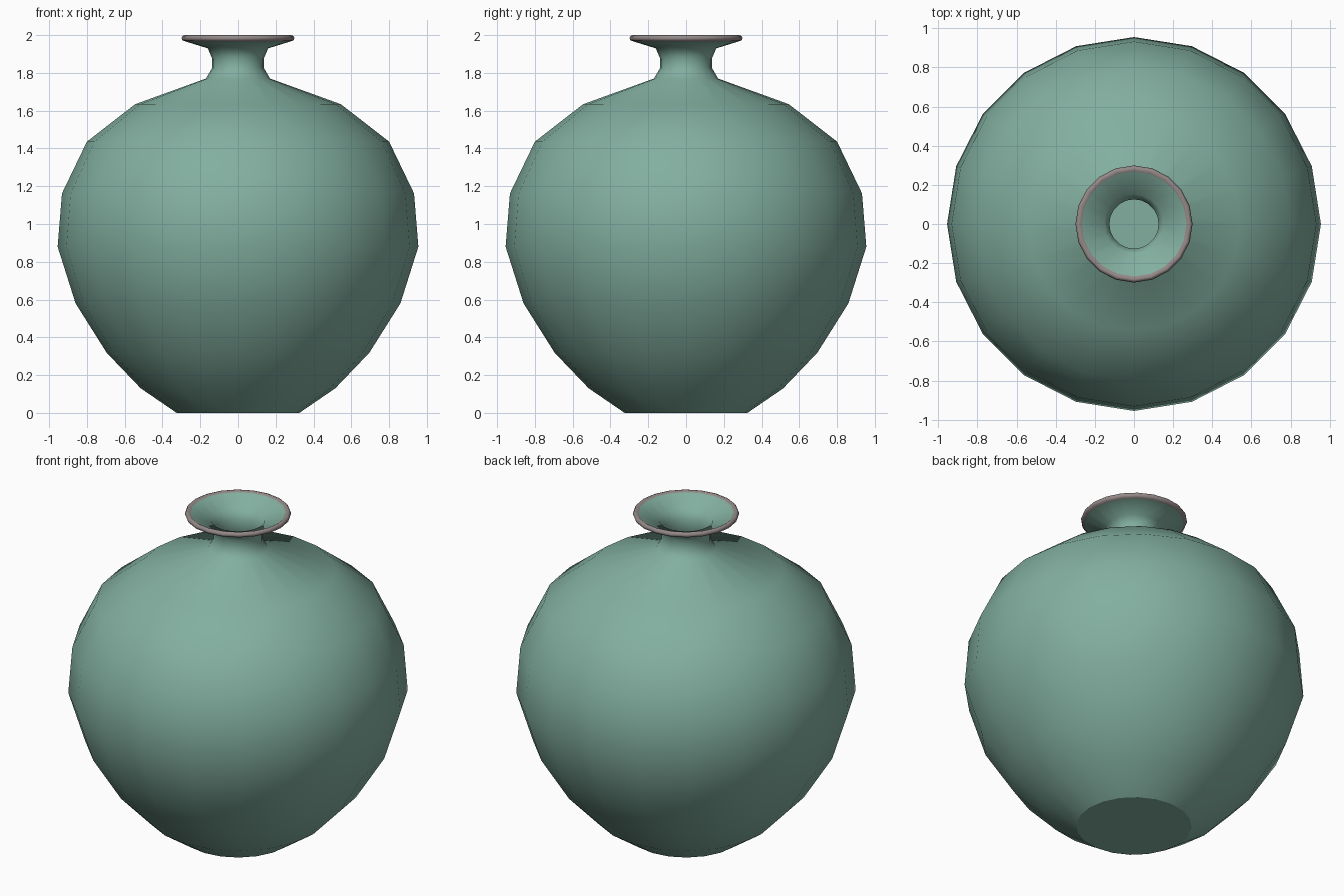
import bpy, bmesh, math

if "Cube" in bpy.data.objects:
    bpy.data.objects.remove(bpy.data.objects["Cube"])

SIDES = 20


def material(name, rgb):
    m = bpy.data.materials.new(name)
    m.diffuse_color = (*rgb, 1)
    m.use_nodes = True
    m.node_tree.nodes["Principled BSDF"].inputs["Base Color"].default_value = m.diffuse_color
    return m


def lathe(name, profile, mats, trim):
    """Revolve (radius, z) points; cap both ends; trim = segments using the second material."""
    bm = bmesh.new()
    rings = []
    for r, z in profile:
        rings.append([bm.verts.new((r * math.cos(2 * math.pi * i / SIDES),
                                    r * math.sin(2 * math.pi * i / SIDES), z))
                      for i in range(SIDES)])
    for k, (a, b) in enumerate(zip(rings, rings[1:])):
        for i in range(SIDES):
            j = (i + 1) % SIDES
            f = bm.faces.new((a[i], a[j], b[j], b[i]))
            f.smooth = True
            f.material_index = 1 if k in trim else 0
    bm.faces.new(rings[0][::-1])
    bm.faces.new(rings[-1])
    # keep the foot and inner floor crisp
    for ring in (rings[0], rings[-1]):
        for i in range(SIDES):
            bm.edges.get((ring[i], ring[(i + 1) % SIDES])).smooth = False
    me = bpy.data.meshes.new(name)
    bm.to_mesh(me)
    bm.free()
    for m in mats:
        me.materials.append(m)
    ob = bpy.data.objects.new(name, me)
    bpy.context.collection.objects.link(ob)
    return ob


glaze = material("green glaze", (0.225, 0.43, 0.35))
rim = material("grey rim", (0.30, 0.25, 0.25))

# outer wall from foot to flared lip
outer = [(0.325, 0), (0.515, 0.13), (0.695, 0.318), (0.86, 0.58), (0.955, 0.88),
         (0.932, 1.162), (0.80, 1.436), (0.545, 1.634), (0.17, 1.77),
         (0.138, 1.825), (0.138, 1.878), (0.16, 1.93)]
# rounded lip
lip = [(0.28, 1.967), (0.294, 1.972), (0.299, 1.984), (0.293, 1.996),
       (0.282, 2.0), (0.268, 1.991)]
# inner wall from funnel down to floor
inner = [(0.152, 1.943), (0.126, 1.885), (0.126, 1.82), (0.155, 1.755),
         (0.53, 1.615), (0.78, 1.42), (0.91, 1.155), (0.932, 0.88),
         (0.84, 0.59), (0.675, 0.335), (0.50, 0.15), (0.32, 0.025)]

n = len(outer)
lathe("vase", outer + lip + inner, [glaze, rim], range(n, n + len(lip) - 1))
